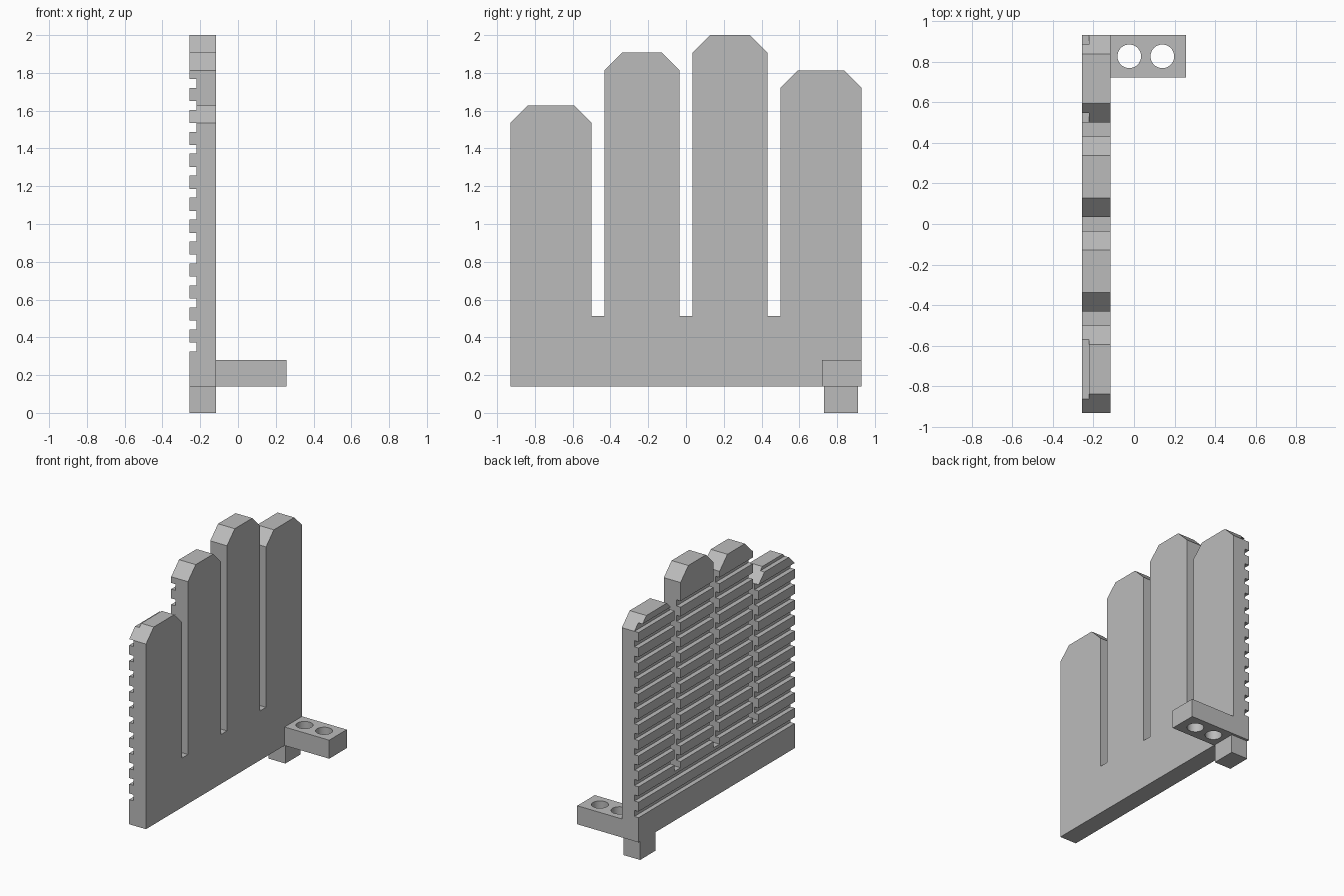
import bpy, bmesh
from mathutils import Matrix, Vector

if "Cube" in bpy.data.objects:
    bpy.data.objects.remove(bpy.data.objects["Cube"])

U = 2 / 43  # design module: the whole part is 43 modules tall

grey = bpy.data.materials.new("plain grey")
grey.use_nodes = True
colour = (0.5, 0.5, 0.5, 1)
grey.diffuse_color = colour
grey.node_tree.nodes["Principled BSDF"].inputs["Base Color"].default_value = colour


def make_object(name, bm):
    bmesh.ops.recalc_face_normals(bm, faces=bm.faces)
    mesh = bpy.data.meshes.new(name)
    bm.to_mesh(mesh)
    bm.free()
    mesh.materials.append(grey)
    obj = bpy.data.objects.new(name, mesh)
    bpy.context.collection.objects.link(obj)
    return obj


def add_box(bm, low, high):
    low, high = Vector(low) * U, Vector(high) * U
    matrix = Matrix.Translation((low + high) / 2) @ Matrix.Diagonal((*(high - low), 1))
    bmesh.ops.create_cube(bm, size=1, matrix=matrix)


def box(name, low, high):
    bm = bmesh.new()
    add_box(bm, low, high)
    return make_object(name, bm)


def cut(target, cutter):
    mod = target.modifiers.new("cut", "BOOLEAN")
    mod.operation = "DIFFERENCE"
    mod.solver = "EXACT"
    mod.object = cutter
    cutter.hide_render = True
    bpy.context.view_layer.objects.active = target
    bpy.ops.object.modifier_apply(modifier=mod.name)
    bpy.data.objects.remove(cutter)


# Palm plate with four chamfered fingers, as one extruded side profile
BACK, FACE, BOTTOM, SLOT = -5.5, -2.5, 3, 11
fingers = [(-20, -10.75, 35), (-9.25, -0.75, 41), (0.75, 9.25, 43), (10.75, 20, 39)]
profile = [(-20, BOTTOM)]
for i, (a, b, top) in enumerate(fingers):
    if i > 0:
        profile.append((a, SLOT))
    profile += [(a, top - 2), (a + 2, top), (b - 2, top), (b, top - 2)]
    if i < len(fingers) - 1:
        profile.append((b, SLOT))
profile.append((20, BOTTOM))

bm = bmesh.new()
face = bm.faces.new([bm.verts.new((BACK * U, y * U, z * U)) for y, z in profile])
extruded = bmesh.ops.extrude_face_region(bm, geom=[face])["geom"]
bmesh.ops.translate(bm, vec=((FACE - BACK) * U, 0, 0),
                    verts=[v for v in extruded if isinstance(v, bmesh.types.BMVert)])
plate = make_object("fingered_plate", bm)

# Horizontal grip grooves across the -x side
bm = bmesh.new()
for i in range(13):
    z = 7 + 2.5 * i
    add_box(bm, (BACK - 1, -21, z), (BACK + 0.75, 21, z + 1))
cut(plate, make_object("groove_cutter", bm))

# Side arm with two screw holes
arm = box("mounting_arm", (FACE, 15.5, BOTTOM), (5.5, 20, 6))
bm = bmesh.new()
for x in (-0.5, 3):
    bmesh.ops.create_cone(bm, cap_ends=True, segments=48, radius1=1.25 * U,
                          radius2=1.25 * U, depth=6 * U,
                          matrix=Matrix.Translation(Vector((x, 17.75, 4.5)) * U))
cut(arm, make_object("hole_cutter", bm))
bpy.ops.object.select_all(action="DESELECT")
arm.select_set(True)
bpy.context.view_layer.objects.active = arm
bpy.ops.object.shade_smooth_by_angle()

# Locating peg below the plate
box("peg", (BACK, 15.7, 0), (FACE, 19.6, BOTTOM))
